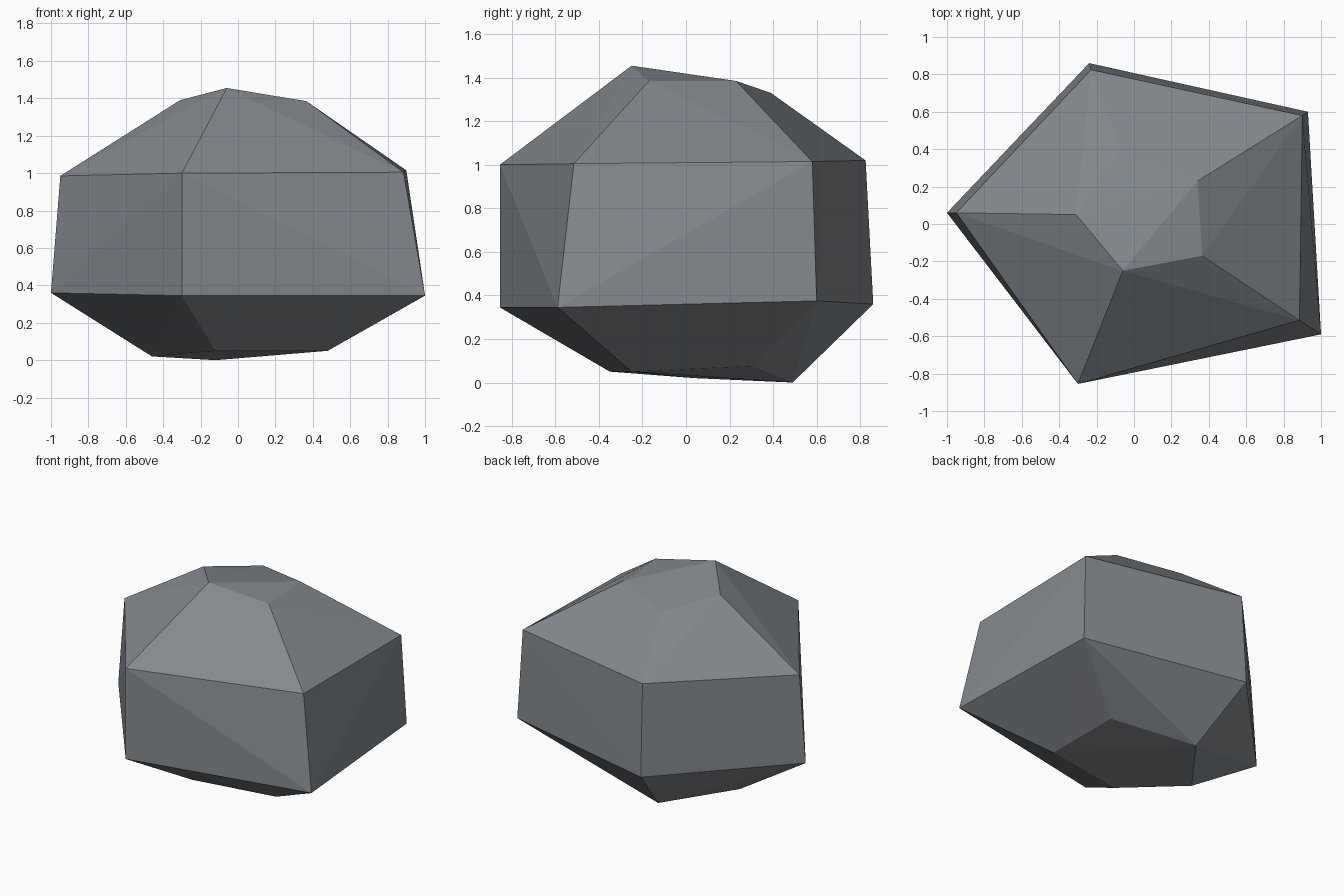
import bpy, bmesh

# Four uneven five-sided rings, from the base up to the crown
RINGS = [
    [(-0.46, 0.04, 0.02), (-0.12, -0.35, 0.05), (0.48, -0.25, 0.05), (0.45, 0.30, 0.075), (-0.12, 0.49, 0.0)],
    [(-1.0, 0.06, 0.36), (-0.30, -0.855, 0.345), (1.0, -0.59, 0.345), (0.93, 0.60, 0.375), (-0.24, 0.86, 0.36)],
    [(-0.95, 0.06, 0.985), (-0.30, -0.855, 1.0), (0.885, -0.515, 1.005), (0.90, 0.58, 1.015), (-0.23, 0.825, 1.02)],
    [(-0.31, 0.05, 1.39), (-0.06, -0.25, 1.455), (0.365, -0.17, 1.385), (0.34, 0.23, 1.385), (-0.07, 0.39, 1.33)],
]

# Flat-faced boulder wrapped tightly around the rings
bm = bmesh.new()
for ring in RINGS:
    for co in ring:
        bm.verts.new(co)
bmesh.ops.convex_hull(bm, input=bm.verts[:])
bmesh.ops.recalc_face_normals(bm, faces=bm.faces[:])
mesh = bpy.data.meshes.new("boulder")
bm.to_mesh(mesh)
bm.free()

# Stone colour
stone = bpy.data.materials.new("grey_stone")
stone.diffuse_color = (0.23, 0.25, 0.27, 1.0)
mesh.materials.append(stone)

boulder = bpy.data.objects.new("boulder", mesh)
bpy.context.collection.objects.link(boulder)
